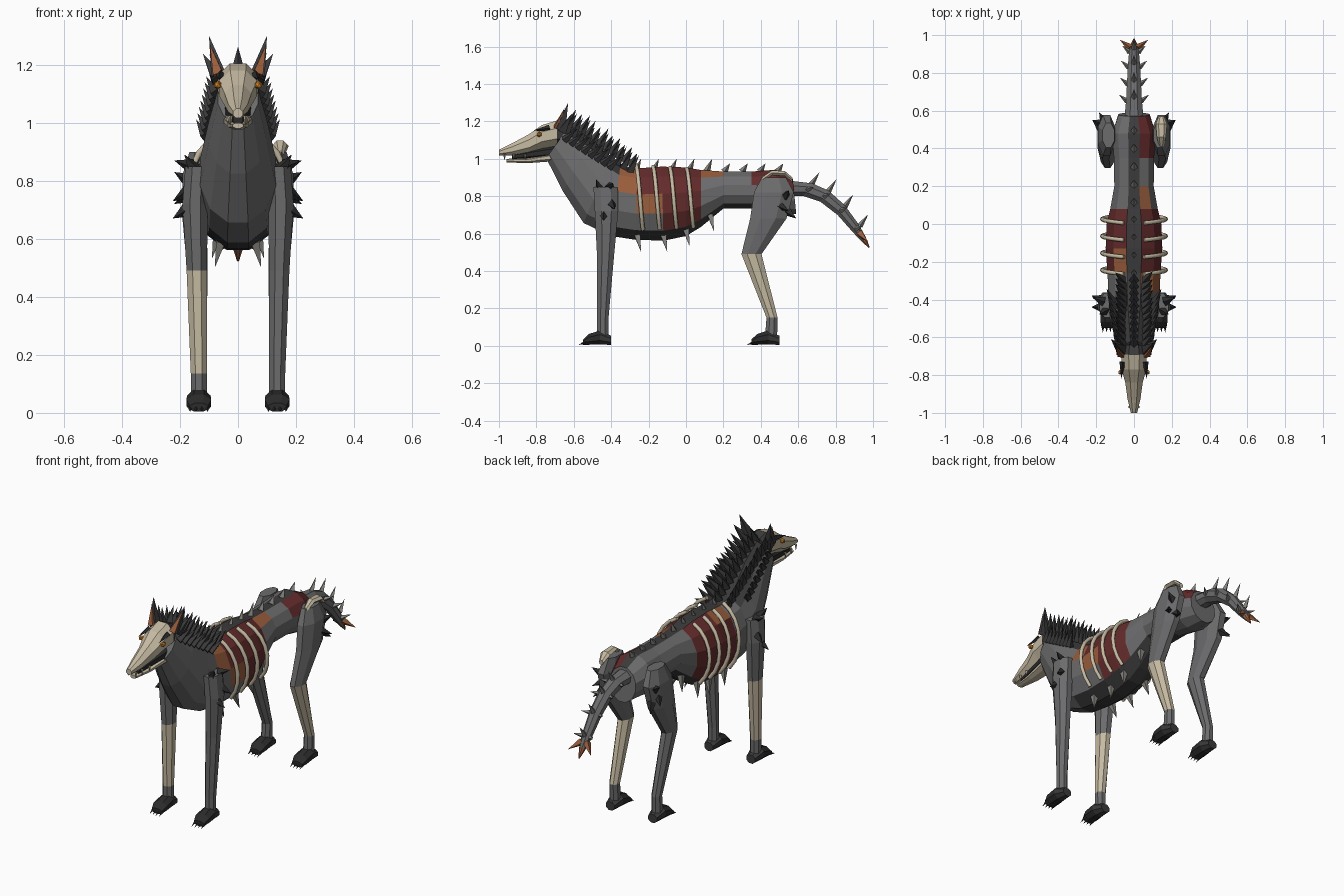
import bpy, bmesh, math, random
from mathutils import Vector

random.seed(4)
if "Cube" in bpy.data.objects:
    bpy.data.objects.remove(bpy.data.objects["Cube"])

COLOURS = {
    "grey_fur": (0.15, 0.15, 0.155),
    "dark_fur": (0.045, 0.043, 0.043),
    "claw_black": (0.025, 0.024, 0.025),
    "bone": (0.56, 0.49, 0.36),
    "flesh_red": (0.125, 0.024, 0.024),
    "flesh_orange": (0.32, 0.11, 0.045),
    "spike_grey": (0.24, 0.23, 0.21),
    "eye_amber": (0.7, 0.25, 0.02),
}
GREY, DARK, BLACK, BONE, RED, ORANGE, SPIKE, AMBER = range(8)
MATS = []
for label, rgb in COLOURS.items():
    m = bpy.data.materials.new(label)
    m.use_nodes = True
    m.diffuse_color = (*rgb, 1)
    m.node_tree.nodes["Principled BSDF"].inputs["Base Color"].default_value = (*rgb, 1)
    MATS.append(m)


def finish(name, bm):
    bmesh.ops.recalc_face_normals(bm, faces=bm.faces[:])
    mesh = bpy.data.meshes.new(name)
    bm.to_mesh(mesh)
    bm.free()
    for m in MATS:
        mesh.materials.append(m)
    obj = bpy.data.objects.new(name, mesh)
    bpy.context.collection.objects.link(obj)
    return obj


def loft(name, rings, sides, rule):
    """Skin oval rings (centre x, first (y, z), opposite (y, z), half width)."""
    bm = bmesh.new()
    loops = []
    for cx, a, b, w in rings:
        a, b = Vector((cx, *a)), Vector((cx, *b))
        mid, half = (a + b) / 2, (a - b) / 2
        angles = [math.tau * (k - 0.5) / sides for k in range(sides)]
        loops.append([bm.verts.new(mid + half * math.cos(t) + Vector((w * math.sin(t), 0, 0)))
                      for t in angles])
    for i in range(len(loops) - 1):
        for k in range(sides):
            n = (k + 1) % sides
            f = bm.faces.new((loops[i][k], loops[i][n], loops[i + 1][n], loops[i + 1][k]))
            f.material_index = rule(i, k)
    bm.faces.new(loops[0]).material_index = rule(0, sides // 4)
    bm.faces.new(loops[-1]).material_index = rule(len(loops) - 2, sides // 4)
    return finish(name, bm)


def spike(bm, base, tip, r, mat, sides=4):
    base, tip = Vector(base), Vector(tip)
    turn = (tip - base).to_track_quat('Z', 'Y')
    ring = [bm.verts.new(base + turn @ Vector((r * math.cos(t), r * math.sin(t), 0)))
            for t in (math.tau * k / sides for k in range(sides))]
    top = bm.verts.new(tip)
    faces = [bm.faces.new((ring[k], ring[(k + 1) % sides], top)) for k in range(sides)]
    for f in faces + [bm.faces.new(ring)]:
        f.material_index = mat


def tube(name, points, r, mat):
    cu = bpy.data.curves.new(name, 'CURVE')
    cu.dimensions = '3D'
    cu.bevel_depth, cu.bevel_resolution, cu.use_fill_caps = r, 1, True
    sp = cu.splines.new('POLY')
    sp.points.add(len(points) - 1)
    for p, co in zip(sp.points, points):
        p.co = (*co, 1)
    cu.materials.append(MATS[mat])
    obj = bpy.data.objects.new(name, cu)
    bpy.context.collection.objects.link(obj)


# Body and neck, with exposed flesh patches
def body_colour(i, k):
    s, left = min(k, 12 - k), k < 6
    if s == 0 or (s == 1 and i < 3):
        return DARK
    if s >= 5:
        return DARK if 3 <= i < 9 else GREY
    if left:
        if (i == 3 and s <= 2) or (i == 4 and s == 3) or (i == 7 and s == 1):
            return ORANGE
        if i in (9, 10) and s <= 2:
            return RED
        if i == 4 and s == 4:
            return GREY
    elif i == 4 and s == 1:
        return ORANGE
    return RED if 4 <= i <= 6 else GREY


loft("body", [
    (0, (-.62, 1.18), (-.75, 1.00), .072),
    (0, (-.50, 1.11), (-.66, .82), .105),
    (0, (-.40, 1.01), (-.55, .65), .135),
    (0, (-.35, .97), (-.40, .58), .14),
    (0, (-.26, .955), (-.27, .56), .145),
    (0, (-.13, .965), (-.12, .555), .155),
    (0, (0, .96), (0, .58), .15),
    (0, (.08, .945), (.08, .63), .13),
    (0, (.20, .935), (.20, .73), .108),
    (0, (.35, .935), (.35, .73), .11),
    (0, (.48, .945), (.48, .70), .12),
    (0, (.57, .90), (.59, .70), .085)], 12, body_colour)

# Skull, jaw and mouth
loft("skull", [(0, (y, t), (y, b), w) for y, t, b, w in (
    (-1.0, 1.05, 1.015, .018), (-.93, 1.085, 1.015, .036), (-.84, 1.135, 1.025, .05),
    (-.77, 1.185, 1.05, .07), (-.69, 1.21, 1.06, .074), (-.64, 1.19, 1.07, .06))],
    8, lambda i, k: DARK if i == 4 else BONE)
loft("jaw", [(0, (y, t), (y, b), w) for y, t, b, w in (
    (-.96, 1.0, .98, .02), (-.85, 1.005, .975, .035), (-.70, 1.035, .985, .055))],
    8, lambda i, k: BONE)
loft("mouth", [(0, (-.93, 1.03), (-.93, .99), .018), (0, (-.70, 1.08), (-.70, 1.0), .05)],
     8, lambda i, k: BLACK)

head = bmesh.new()
for s in (1, -1):
    # Ears, cheek tufts, brows, eyes and teeth
    spike(head, (s * .065, -.67, 1.16), (s * .1, -.63, 1.30), .036, DARK)
    spike(head, (s * .067, -.69, 1.165), (s * .097, -.65, 1.27), .024, ORANGE)
    spike(head, (s * .07, -.66, 1.15), (s * .122, -.61, 1.24), .03, DARK)
    spike(head, (s * .06, -.73, 1.165), (s * .068, -.82, 1.15), .017, BLACK)
    eye = bmesh.ops.create_icosphere(head, subdivisions=1, radius=.015)
    bmesh.ops.translate(head, verts=eye["verts"], vec=(s * .07, -.785, 1.13))
    for f in {f for v in eye["verts"] for f in v.link_faces}:
        f.material_index = AMBER
    for y in (-.97, -.92, -.86):
        spike(head, (s * (y + 1.25) * .09, y, 1.025), (s * (y + 1.25) * .09, y, .99), .008, BONE)
finish("head_details", head)

# Mane: three rows of swept-back tufts down the neck
mane = bmesh.new()
for i in range(11):
    t = i / 10
    y, z = -.64 + .34 * t, 1.17 - .21 * t
    for x in (-.055, 0, .055):
        drop = abs(x) * .5
        size = random.uniform(.85, 1.1) * (1 - .25 * t)
        spike(mane, (x, y, z - drop),
              (x * 1.8, y + .06 * size, z - drop + .105 * size), .026, DARK)
    if i < 8:
        for s in (1, -1):
            w = .075 + .05 * t
            spike(mane, (s * w, y - .01, z - .07), (s * (w + .035), y + .06, z - .01), .022, DARK)
finish("mane", mane)

# Ribs wrapped around each flank
for s, side in ((1, "left"), (-1, "right")):
    for n in range(4):
        y = -.265 + n * .09
        pts = []
        for k in range(8):
            a = math.radians(18 + k * 17)
            pts.append((s * .17 * math.sin(a), y + .005 * k, .77 + (.205 - n * .006) * math.cos(a)))
        tube(f"{side}_rib_{n + 1}", pts, .011, BONE)

# Exposed hip bone
loft("hip_bone", [(.145, (y, z), (y, z - .03), w) for y, z, w in (
    (.41, .905, .012), (.46, .94, .024), (.53, .935, .03), (.57, .90, .014))],
    6, lambda i, k: BONE)


# Legs and feet
def leg(name, s, path, bone_segment):
    loft(name, [(s * x, (y - h, z), (y + h, z), w) for x, y, z, h, w in path], 8,
         lambda i, k: BONE if i == bone_segment else GREY)


FRONT = [(.14, -.43, .85, .07, .045), (.148, -.425, .72, .068, .047),
         (.142, -.43, .49, .05, .038), (.135, -.445, .135, .032, .03),
         (.135, -.445, .05, .033, .03)]
REAR = [(.135, .47, .90, .07, .035), (.145, .47, .82, .115, .05), (.15, .44, .68, .105, .046),
        (.14, .35, .49, .058, .038), (.135, .46, .15, .032, .028), (.135, .455, .05, .035, .03)]
for s, side in ((1, "left"), (-1, "right")):
    leg(f"{side}_front_leg", s, FRONT, 2 if s < 0 else -1)
    leg(f"{side}_rear_leg", s, REAR, 3 if s > 0 else -1)
    for label, shift in (("front", 0), ("rear", .9)):
        loft(f"{side}_{label}_foot", [(s * .135, (y + shift, t), (y + shift, .003), w)
             for y, t, w in ((-.40, .055, .03), (-.46, .085, .044),
                             (-.52, .065, .046), (-.55, .035, .035))],
             8, lambda i, k: BLACK if i else DARK)
        claws = bmesh.new()
        for c in (-1.5, -.5, .5, 1.5):
            x = s * .135 + c * .02
            spike(claws, (x, shift - .53, .022), (x, shift - .575, .004), .011, BLACK)
        finish(f"{side}_{label}_claws", claws)
    # Spikes on shoulders and thighs
    thorns = bmesh.new()
    for x, y, z, dx, dy, dz in ((.15, -.46, .84, .035, -.02, .05), (.16, -.41, .85, .06, .02, .02),
                                (.175, -.40, .76, .05, .02, -.03), (.175, -.44, .70, .05, 0, -.03),
                                (.17, .53, .80, .05, .02, .03), (.17, .50, .75, .05, .05, -.03),
                                (.155, .54, .72, .03, .05, -.04)):
        spike(thorns, (s * x, y, z), (s * (x + dx), y + dy, z + dz), .026, BLACK)
    finish(f"{side}_leg_spikes", thorns)

# Tail with spikes and a torn tip
TAIL = [(.54, .84, .055), (.65, .835, .045), (.74, .80, .04), (.83, .725, .035),
        (.91, .625, .028), (.95, .57, .018), (.98, .525, .004)]
loft("tail", [(0, (y + h * .6, z + h * .8), (y - h * .6, z - h * .8), h) for y, z, h in TAIL],
     8, lambda i, k: ORANGE if i > 4 else GREY)
spines = bmesh.new()
for y, z, h in TAIL[1:5]:
    spike(spines, (0, y + .02, z + h * .6), (0, y + .065, z + h + .05), .016, SPIKE)
    for s in (1, -1):
        spike(spines, (s * h * .8, y, z), (s * (h + .035), y + .035, z + .015), .015, SPIKE)
for s in (1, -1):
    spike(spines, (s * .015, .93, .60), (s * .075, .975, .555), .022, ORANGE)

# Spines on the back and under the belly
for i in range(9):
    y = -.27 + i * .095
    spike(spines, (0, y, .93), (0, y + .03, 1.0 if i < 5 else .975), .02, SPIKE)
for y, z, x in ((-.26, .59, .06), (-.12, .59, .06), (0, .62, .07), (.13, .70, .06)):
    for s in (1, -1):
        spike(spines, (s * x, y, z), (s * (x + .02), y + .02, z - .09), .022, SPIKE)
finish("spines", spines)
